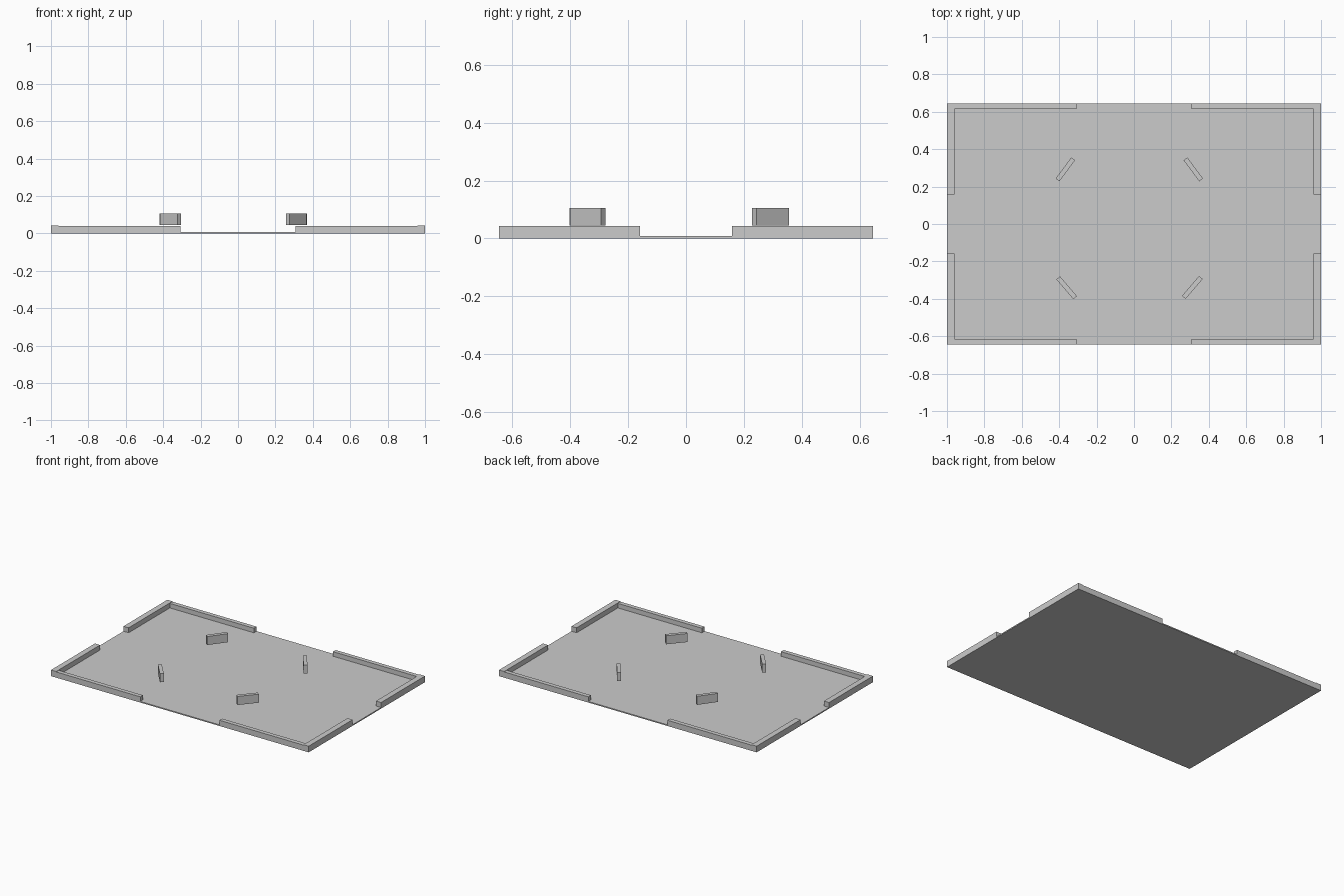
import bpy
from math import radians

cube = bpy.data.objects.get("Cube")
if cube:
    bpy.data.objects.remove(cube, do_unlink=True)

# Single plain grey
grey = bpy.data.materials.new("light_grey")
grey.use_nodes = True
colour = (0.6, 0.6, 0.6, 1)
grey.diffuse_color = colour
grey.node_tree.nodes["Principled BSDF"].inputs["Base Color"].default_value = colour


def box(name, centre, size, turn=0):
    bpy.ops.mesh.primitive_cube_add(size=1, location=centre, rotation=(0, 0, radians(turn)))
    obj = bpy.context.object
    obj.name = name
    obj.scale = size
    bpy.ops.object.transform_apply(location=False, rotation=False, scale=True)
    obj.data.materials.append(grey)
    return obj


HALF_X, HALF_Y = 1.0, 0.645
FLOOR = 0.008
GAP_X, GAP_Y = 0.307, 0.158        # half widths of the openings
LONG_THICK, SIDE_THICK = 0.03, 0.04
LONG_TOP, SIDE_TOP = 0.04, 0.043

# Floor slab
box("floor", (0, 0, FLOOR / 2), (2 * HALF_X, 2 * HALF_Y, FLOOR))

# Border walls: an L at every corner, leaving an opening mid-side
for sx, side in ((-1, "right"), (1, "left")):
    for sy, end in ((-1, "front"), (1, "back")):
        length = HALF_X - SIDE_THICK - GAP_X
        box(f"{end}_{side}_long_wall",
            (sx * (GAP_X + length / 2), sy * (HALF_Y - LONG_THICK / 2), (FLOOR + LONG_TOP) / 2),
            (length, LONG_THICK, LONG_TOP - FLOOR))
        length = HALF_Y - GAP_Y
        box(f"{end}_{side}_side_wall",
            (sx * (HALF_X - SIDE_THICK / 2), sy * (GAP_Y + length / 2), (FLOOR + SIDE_TOP) / 2),
            (SIDE_THICK, length, SIDE_TOP - FLOOR))

# Angled barriers hovering above the floor
for name, x, y, turn in (
    ("back_right_barrier", -0.367, 0.292, 53.5),
    ("back_left_barrier", 0.317, 0.292, -53.5),
    ("front_right_barrier", -0.36, -0.341, -49.5),
    ("front_left_barrier", 0.312, -0.339, 49.5),
):
    box(name, (x, y, 0.075), (0.14, 0.025, 0.06), turn)
